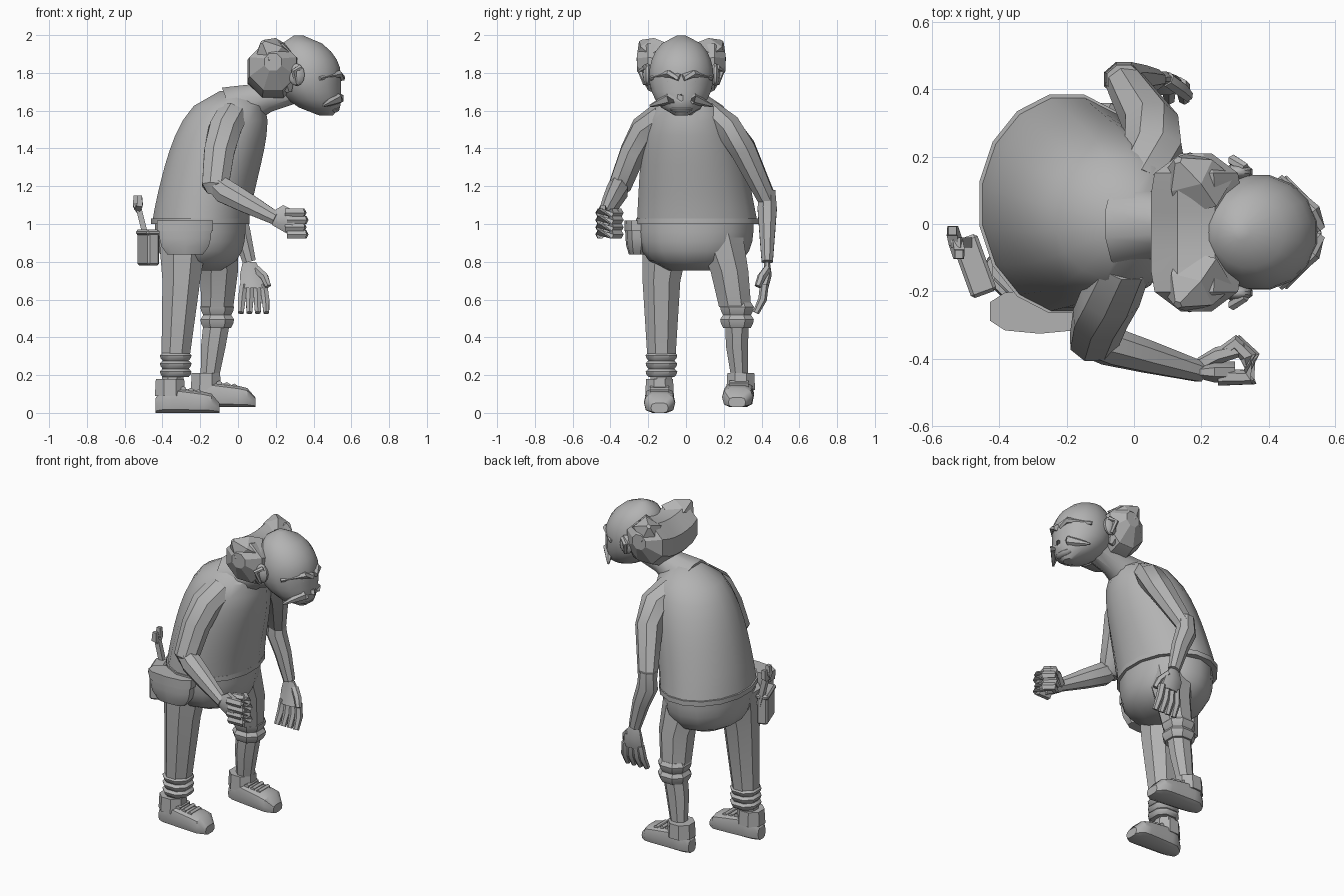
import bpy, bmesh
from math import sin, cos, pi, radians, copysign
from mathutils import Vector, Matrix

cube = bpy.data.objects.get("Cube")
if cube:
    bpy.data.objects.remove(cube, do_unlink=True)

clay = bpy.data.materials.new("clay_grey")
clay.use_nodes = True
clay.diffuse_color = (.45, .45, .45, 1)
clay.node_tree.nodes["Principled BSDF"].inputs["Base Color"].default_value = clay.diffuse_color

X, Y, Z = Vector((1, 0, 0)), Vector((0, 1, 0)), Vector((0, 0, 1))


def at(x, y, z):
    return Vector((x, y, z))


def steps(count, low=0, high=1):
    """Evenly spaced values from low to high."""
    return [low + (high - low) * i / count for i in range(count + 1)]


def finish(name, bm, angle=35):
    """Turn a bmesh into a shaded object with the single material."""
    bmesh.ops.recalc_face_normals(bm, faces=bm.faces)
    mesh = bpy.data.meshes.new(name)
    bm.to_mesh(mesh)
    bm.free()
    mesh.materials.append(clay)
    obj = bpy.data.objects.new(name, mesh)
    bpy.context.collection.objects.link(obj)
    bpy.ops.object.select_all(action='DESELECT')
    obj.select_set(True)
    bpy.context.view_layer.objects.active = obj
    bpy.ops.object.shade_smooth_by_angle(angle=radians(angle))


def loft(name, stations, sides=8, axis=None, power=1, angle=35):
    """Skin rings given as (centre, radius, side radius); a low power squares them off."""
    bm = bmesh.new()
    centres = [station[0] for station in stations]
    rings = []
    for i, (centre, radius, side_radius) in enumerate(stations):
        before, after = centres[max(i - 1, 0)], centres[min(i + 1, len(centres) - 1)]
        along = axis or (after - before).normalized()
        u = Y.cross(along)
        u = u.normalized() if u.length > .2 else X
        v = along.cross(u).normalized()
        ring = []
        for k in range(sides):
            turn = pi * (2 * k + 1) / sides
            c, s = (copysign(abs(w / cos(pi / sides)) ** power, w) for w in (cos(turn), sin(turn)))
            ring.append(bm.verts.new(centre + u * c * radius + v * s * side_radius))
        rings.append(ring)
    for low, high in zip(rings, rings[1:]):
        for k in range(sides):
            n = (k + 1) % sides
            bm.faces.new((low[k], low[n], high[n], high[k]))
    bm.faces.new(rings[0])
    bm.faces.new(rings[-1])
    finish(name, bm, angle)


def limb(name, points, radii, flat=1, sides=8, **options):
    """Tube through joints; flat scales its sideways radius."""
    loft(name, [(Vector(p), r, r * flat) for p, r in zip(points, radii)], sides, **options)


def finger(name, points, radius=.02):
    limb(name, points, [radius] * (len(points) - 1) + [radius * .75], sides=6)


def blob(name, centre, size):
    bm = bmesh.new()
    place = Matrix.Translation(centre) @ Matrix.Diagonal((*size, 1))
    bmesh.ops.create_uvsphere(bm, u_segments=10, v_segments=6, radius=1, matrix=place)
    finish(name, bm)


def box(name, centre, size, turn):
    bm = bmesh.new()
    place = Matrix.Translation(centre) @ Matrix.Rotation(radians(turn), 4, 'Z')
    bmesh.ops.create_cube(bm, size=1, matrix=place @ Matrix.Diagonal((*size, 1)))
    bmesh.ops.bevel(bm, geom=bm.edges[:], offset=.01, segments=1, affect='EDGES')
    finish(name, bm)


# Stooped torso in a vest: a tall dome leaning forwards
def torso_ring(t):
    swell = (1 - t ** 5) ** .4
    return at(.18 * t ** 1.2 - .2, .06 - .05 * t, 1 + .71 * t), .255 * swell, .32 * swell * (1 - .27 * t)


loft("torso_vest", [torso_ring(t) for t in steps(9, 0, .99)], 16, Z)
hem = at(-.2, .06, 1)
limb("vest_hem", [hem, hem + Z * .03], [.26, .26], 1.25, 16)
limb("neck", [(-.04, 0, 1.6), (.15, 0, 1.67), (.36, 0, 1.74)], [.13, .08, .08], sides=10)


# Trousers
def seat_ring(t):
    swell = (1 - (1 - t) ** 3) ** .4
    return at(-.2, .05, .74 + .27 * t), .24 * swell, .3 * swell


loft("trouser_seat", [seat_ring(t) for t in steps(5, .05, 1)], 14, Z)
limb("straight_trouser_leg", [(-.29, -.1, .95), (-.3, -.13, .7), (-.33, -.13, .3)], [.13, .1, .075], axis=Z)
limb("rolled_trouser_leg", [(-.13, .17, .95), (-.1, .23, .75), (-.11, .26, .56)], [.13, .1, .085], axis=Z)


def cuffs(name, bottom, radius, rolls, height):
    """Stack of folded cloth rolls."""
    for i in range(rolls):
        low = bottom + Z * height * i
        limb(f"{name}_{i + 1}", [low + Z * height * t for t in steps(3)],
             [radius * k for k in (.86, 1, 1.05, .88)], axis=Z, power=.85)


cuffs("straight_leg_cuff", at(-.33, -.13, .19), .08, 3, .043)
cuffs("rolled_leg_cuff", at(-.11, .27, .45), .085, 2, .067)

# Shins
limb("covered_shin", [(-.34, -.13, .3), (-.35, -.13, .1)], [.06, .055])
limb("bare_shin", [(-.11, .27, .5), (-.13, .27, .36), (-.16, .29, .1)], [.07, .065, .04], .9)


def shoe(name, heel, drift):
    """Chunky flat-soled shoe along x with a collar and laces."""
    rings = []
    for t in steps(8, .01, .99):
        swell = (1 - abs(2 * t - 1) ** 6) ** .3
        half = (.075 - .025 * t) * swell
        rings.append((heel + at(.345 * t, drift * t, half), half, (.07 + .015 * t) * swell))
    loft(name, rings, 10, X, .65)
    ankle = heel + X * .08
    limb(name + "_collar", [ankle + Z * .09, ankle + Z * .18], [.08, .075], .95, axis=Z)
    for i in range(3):
        middle = ankle + at(.07 + .04 * i, drift / 2, .125 - .008 * i)
        limb(f"{name}_lace_{i + 1}", [middle - Y * .05, middle + Y * .05], [.014, .014], sides=6)


shoe("straight_leg_shoe", at(-.44, -.14, 0), 0)
shoe("rolled_leg_shoe", at(-.25, .29, .03), -.02)

# Bent arm ending in a fist
elbow, wrist = at(-.12, -.35, 1.2), at(.2, -.44, 1.03)
limb("bent_upper_arm", [(-.03, -.12, 1.58), (-.07, -.22, 1.5), (-.1, -.28, 1.38), elbow, elbow - Z * .04],
     [.08, .085, .08, .07, .04], .85)
limb("bent_forearm", [elbow + at(-.03, 0, .04), elbow.lerp(wrist, .15), elbow.lerp(wrist, .5), wrist],
     [.045, .065, .055, .035], .85)
limb("fist_palm", [wrist - X * .02, wrist + X * .04, wrist + X * .1 - Z * .03], [.035, .07, .07], .45, axis=X)
for i in range(4):
    knuckle = at(.35 - .01 * (i % 2), -.455, .945 + .038 * i)
    curl = [at(-.09, 0, 0), at(0, 0, 0), at(0, .06, 0), at(-.04, .1, 0), at(-.08, .07, 0)]
    finger(f"fist_finger_{i + 1}", [knuckle + bend for bend in curl], .022)
finger("fist_thumb", [wrist + Y * .02, wrist + at(.05, .05, .03), wrist + at(.13, .07, .03)], .022)

# Hanging arm ending in an open hand
elbow, wrist = at(-.03, .43, 1.13), at(.06, .43, .8)
limb("hanging_upper_arm", [(.02, .12, 1.58), (.06, .22, 1.51), (.05, .3, 1.4), elbow],
     [.08, .085, .08, .055], .85)
limb("hanging_forearm", [elbow + Z * .05, elbow - Z * .05, elbow.lerp(wrist, .5), wrist],
     [.05, .06, .05, .035], .85)
limb("open_palm", [wrist, wrist + at(.01, 0, -.07), wrist + at(.02, -.02, -.14)], [.035, .06, .065], .4, axis=Z)
for i in range(4):
    base = wrist + at(.035 * i - .03, -.015, -.12)
    finger(f"open_finger_{i + 1}", [base, base + at(.007 * i - .01, -.01, -.08), base + at(.01 * i - .015, -.045, -.15)])
finger("open_thumb", [wrist + at(.04, 0, -.04), wrist + at(.08, -.03, -.08), wrist + at(.1, -.05, -.13)])


# Head: an egg whose lower half slides forwards into the chin
MID = Y * -.025


def head_ring(t):
    swell = (1 - t * t) ** .5
    return MID + at(.37 + min(t, 0) ** 2 * .1 - max(t, 0) ** 2 * .05, 0, 1.785 + .215 * t), .175 * swell, .17 * swell


loft("head", [head_ring(t) for t in steps(10, -.98, .99)], 16, Z)
limb("nose", [MID + X * .52 + Z * z for z in (1.78, 1.73, 1.68)], [.015, .022, .02], 1.8, axis=Z)
blob("lower_lip", MID + at(.505, 0, 1.61), (.035, .065, .022))


# Hair wrapping the back of the head, thicker and higher towards the sides
def hair_ring(s):
    size = .135 * (1 - s ** 6) ** .5
    return MID + at(.185, .24 * s, 1.8 + .06 * s * s), size, size


loft("hair", [hair_ring(s) for s in steps(8, -.98, .98)], 8, Y, angle=20)

# Face and hair details, mirrored about the middle of the head
for side, label in ((-1, "one"), (1, "two")):
    def face(x, y, z):
        return MID + at(x, side * y, z)

    limb("brow_" + label, [face(.55, .01, 1.775), face(.53, .06, 1.795), face(.43, .16, 1.77)], [.015, .018, .01], 1.3, 6)
    limb("moustache_" + label, [face(.53, 0, 1.665), face(.52, .06, 1.665), face(.45, .165, 1.625)],
         [.028, .03, .006], sides=6)
    blob("eye_" + label, face(.5, .065, 1.757), (.03, .03, .018))
    blob("ear_" + label, face(.31, .18, 1.79), (.045, .025, .06))
    finger("ear_rim_" + label, [face(.33, .19, 1.83), face(.295, .215, 1.81), face(.31, .19, 1.74)], .014)
    limb("hair_tuft_" + label, [face(.2, .12, 1.87), face(.16, .18, 1.92), face(.13, .215, 1.965)],
         [.09, .07, .012], .9, 5, angle=15)
    limb("sideburn_" + label, [face(.24, .16, 1.84), face(.25, .16, 1.77), face(.27, .14, 1.7)],
         [.06, .05, .015], .6, 6, angle=15)


# Hip bag with flap
def bag_ring(t, grow=1):
    swell = (1 - (1 - t) ** 3) ** .3 * grow
    return at(-.28, -.26, .82 + .19 * t), .14 * swell, .06 * swell


loft("hip_bag", [bag_ring(t) for t in steps(4, .1)], 10, Z, .75)
loft("hip_bag_flap", [bag_ring(t, 1.06) for t in steps(2, .75, 1.05)], 10, Z, .75)

# Tool pouch and spanner at the back
box("tool_pouch", at(-.475, -.125, .87), (.065, .17, .18), 20)
box("tool_pouch_rim", at(-.475, -.125, .955), (.08, .18, .03), 20)
top = at(-.53, -.055, 1.1)
limb("spanner_handle", [top + at(.05, 0, -.2), top], [.015, .015], sides=4)
for side, label in ((-1, "one"), (1, "two")):
    prong = top + at(-.01, .035, 0) * side
    limb("spanner_jaw_" + label, [top - Z * .02, prong, prong + Z * .05], [.016, .016, .012], sides=4)
